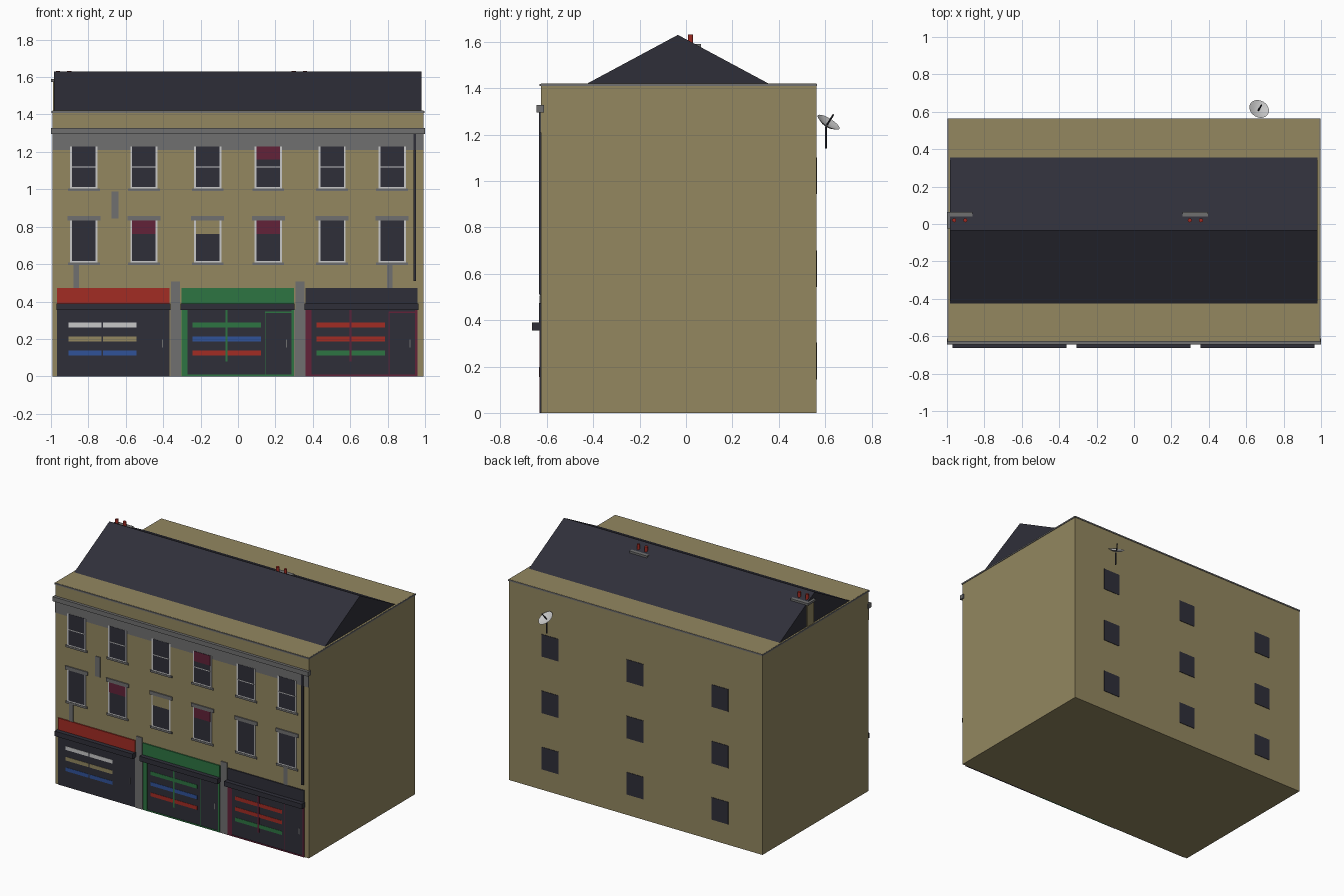
import bpy, bmesh, math
from mathutils import Vector, Matrix

if "Cube" in bpy.data.objects:
    bpy.data.objects.remove(bpy.data.objects["Cube"])


def material(name, r, g, b):
    m = bpy.data.materials.new(name)
    lin = [((c / 255 + 0.055) / 1.055) ** 2.4 for c in (r, g, b)]
    m.diffuse_color = (*lin, 1)
    m.use_nodes = True
    m.node_tree.nodes["Principled BSDF"].inputs["Base Color"].default_value = m.diffuse_color
    return m


TAN = material("tan stone", 147, 135, 96)
DARK = material("dark slate", 47, 47, 57)
GREY = material("grey stone", 112, 112, 112)
WHITE = material("white paint", 200, 200, 200)
RED = material("red", 162, 44, 36)
GREEN = material("green", 45, 117, 66)
BLUE = material("blue", 48, 82, 152)
MAROON = material("maroon", 98, 34, 56)

FRONT, BACK = -0.625, 0.565


def finish(name, bm, mat):
    bmesh.ops.recalc_face_normals(bm, faces=bm.faces)
    me = bpy.data.meshes.new(name)
    bm.to_mesh(me)
    bm.free()
    me.materials.append(mat)
    ob = bpy.data.objects.new(name, me)
    bpy.context.collection.objects.link(ob)
    return ob


def boxes(name, mat, items):
    """Each item is x0, x1, y0, y1, z0, z1."""
    bm = bmesh.new()
    for x0, x1, y0, y1, z0, z1 in items:
        m = Matrix.Translation(((x0 + x1) / 2, (y0 + y1) / 2, (z0 + z1) / 2))
        m = m @ Matrix.Diagonal((x1 - x0, y1 - y0, z1 - z0, 1))
        bmesh.ops.create_cube(bm, size=1, matrix=m)
    return finish(name, bm, mat)


def plates(name, mat, depth, rects):
    """Thin plates on the front wall; each rect is x0, x1, z0, z1."""
    return boxes(name, mat, [(a, b, FRONT - depth, FRONT + 0.003, c, d) for a, b, c, d in rects])


def rods(name, mat, radius, ends, sides=8):
    bm = bmesh.new()
    for a, b in ends:
        a, b = Vector(a), Vector(b)
        m = Matrix.Translation((a + b) / 2) @ (b - a).to_track_quat('Z', 'Y').to_matrix().to_4x4()
        bmesh.ops.create_cone(bm, cap_ends=True, segments=sides, radius1=radius,
                              radius2=radius, depth=(b - a).length, matrix=m)
    return finish(name, bm, mat)


# Main block and coping round its top edge
boxes("walls", TAN, [(-0.992, 0.992, FRONT, BACK - 0.003, 0, 1.42)])
boxes("coping", GREY, [(-0.996, 0.996, FRONT - 0.006, FRONT + 0.002, 1.409, 1.419),
                       (-0.996, 0.996, BACK - 0.005, BACK, 1.409, 1.419),
                       (-0.996, -0.990, FRONT, BACK, 1.409, 1.419),
                       (0.990, 0.996, FRONT, BACK, 1.409, 1.419)])

# Pitched roof
bm = bmesh.new()
ends = [[bm.verts.new((x, y, z)) for y, z in ((-0.43, 1.418), (0.36, 1.418), (-0.035, 1.63))]
        for x in (-0.983, 0.98)]
for e in ends:
    bm.faces.new(e)
for i in range(3):
    j = (i + 1) % 3
    bm.faces.new((ends[0][i], ends[0][j], ends[1][j], ends[1][i]))
finish("roof", bm, DARK)

# Chimneys
CHIMNEYS = (-0.932, 0.328)
boxes("chimney_stacks", TAN, [(x - 0.058, x + 0.058, -0.015, 0.055, 1.41, 1.576) for x in CHIMNEYS])
boxes("chimney_caps", GREY, [(x - 0.068, x + 0.068, -0.025, 0.065, 1.575, 1.59) for x in CHIMNEYS])
rods("chimney_pots", RED, 0.011, [((x + d, 0.02, 1.585), (x + d, 0.02, 1.632))
                                  for x in CHIMNEYS for d in (-0.03, 0.03)], 12)

# Frieze, cornice and drainpipe
plates("frieze", GREY, 0.004, [(-0.992, 0.992, 1.21, 1.295)])
boxes("cornice", GREY, [(-1.0, 1.0, -0.645, -0.612, 1.295, 1.327)])
plates("drainpipe", DARK, 0.009, [(0.937, 0.953, 0.51, 1.295)])

# Front windows: two rows of six
COLS = [s * x for x in (0.824, 0.503, 0.162) for s in (-1, 1)]
ROWS = ((0.607, 0.832), (1.003, 1.23))
openings = [(x, a, b) for x in COLS for a, b in ROWS]
plates("window_frames", WHITE, 0.005, [(x - 0.073, x + 0.073, a, b) for x, a, b in openings])
plates("window_glass", DARK, 0.006, [(x - 0.063, x + 0.063, a + 0.01, b) for x, a, b in openings])
plates("glazing_bars", WHITE, 0.008, [(x - 0.063, x + 0.063, 1.117, 1.123) for x in COLS])
plates("window_sills", GREY, 0.008, [(x - 0.085, x + 0.085, a - 0.012, a + 0.002) for x, a, b in openings])
plates("lintels", GREY, 0.008, [(x - 0.088, x + 0.088, 0.832, 0.857) for x in COLS])
plates("blinds", MAROON, 0.007, [(x - 0.063, x + 0.063, b - 0.07, b) for x, b in
                                 ((0.162, 1.23), (0.162, 0.832), (-0.503, 0.832))])
plates("pale_blind", TAN, 0.007, [(-0.225, -0.099, 0.762, 0.832)])

# Wall panels and pilasters between the shops
plates("wall_panels", GREY, 0.005, [(-0.677, -0.64, 0.845, 0.987),
                                    (-0.88, -0.85, 0.47, 0.597), (0.797, 0.827, 0.47, 0.597)])
plates("pilasters", GREY, 0.007, [(s - 0.024, s + 0.024, 0.3, 0.507) for s in (-0.333, 0.331)] +
       [(s - 0.029, s + 0.029, 0, 0.36) for s in (-0.333, 0.331)])

# Shops: left edge, right edge, sign, trim, three shelf colours
SHOPS = ((-0.967, -0.365, RED, None, (WHITE, TAN, BLUE)),
         (-0.303, 0.299, GREEN, GREEN, (GREEN, BLUE, RED)),
         (0.360, 0.960, DARK, MAROON, (RED, RED, GREEN)))
for n, (a, b, sign, trim, shelves) in enumerate(SHOPS, 1):
    plates(f"shopfront_{n}", DARK, 0.004, [(a, b, 0, 0.36)])
    plates(f"shop_sign_{n}", sign, 0.008, [(a, b, 0.385, 0.473)])
    boxes(f"shop_cornice_{n}", DARK, [(a - 0.004, b + 0.004, -0.663, FRONT, 0.355, 0.39)])
    mid = a + 0.242
    for k, mat in enumerate(shelves):
        z = 0.262 - 0.075 * k
        spans = [(a + 0.06, mid - 0.004), (mid + 0.004, a + 0.425)]
        plates(f"shelf_{n}_{k + 1}", mat, 0.006, [(p, q, z, z + 0.026) for p, q in spans])
    plates(f"door_handle_{n}", GREY, 0.008, [(b - 0.042, b - 0.037, 0.155, 0.197)])
    if trim:
        plates(f"shop_trim_{n}", trim, 0.007,
               [(a, a + 0.034, 0, 0.356), (b - 0.013, b, 0, 0.356),
                (b - 0.155, b - 0.01, 0.338, 0.348), (b - 0.155, b - 0.151, 0.01, 0.345),
                (mid - 0.005, mid + 0.005, 0.08, 0.356), (a + 0.03, b - 0.01, 0, 0.009)])

# Back windows: three by three
boxes("back_windows", DARK, [(x - 0.066, x + 0.066, BACK - 0.006, BACK, z, z + 0.158)
                             for x in (-0.66, 0.005, 0.67) for z in (0.145, 0.543, 0.943)])

# Satellite dish: a thin bowl on a pole
bm = bmesh.new()
prof = [(0, -0.014), (0.03, -0.010), (0.055, 0.004), (0.03, -0.006), (0, -0.010)]
vs = [bm.verts.new((r, 0, z)) for r, z in prof]
es = [bm.edges.new(p) for p in zip(vs, vs[1:])]
bmesh.ops.spin(bm, geom=vs + es, cent=(0, 0, 0), axis=(0, 0, 1), angle=math.tau, steps=24)
bmesh.ops.remove_doubles(bm, verts=bm.verts, dist=1e-4)
aim = Vector((0.3, 0.5, 0.8)).normalized()
centre = Vector((0.668, 0.613, 1.25))
bm.transform(Matrix.Translation(centre) @ aim.to_track_quat('Z', 'Y').to_matrix().to_4x4())
dish = finish("dish", bm, WHITE)
bpy.context.view_layer.objects.active = dish
dish.select_set(True)
bpy.ops.object.shade_smooth_by_angle()
rods("dish_pole_and_arm", DARK, 0.004, [((0.668, 0.603, 1.14), (0.668, 0.603, 1.235)),
                                        (centre - aim * 0.012, centre + aim * 0.045)])
